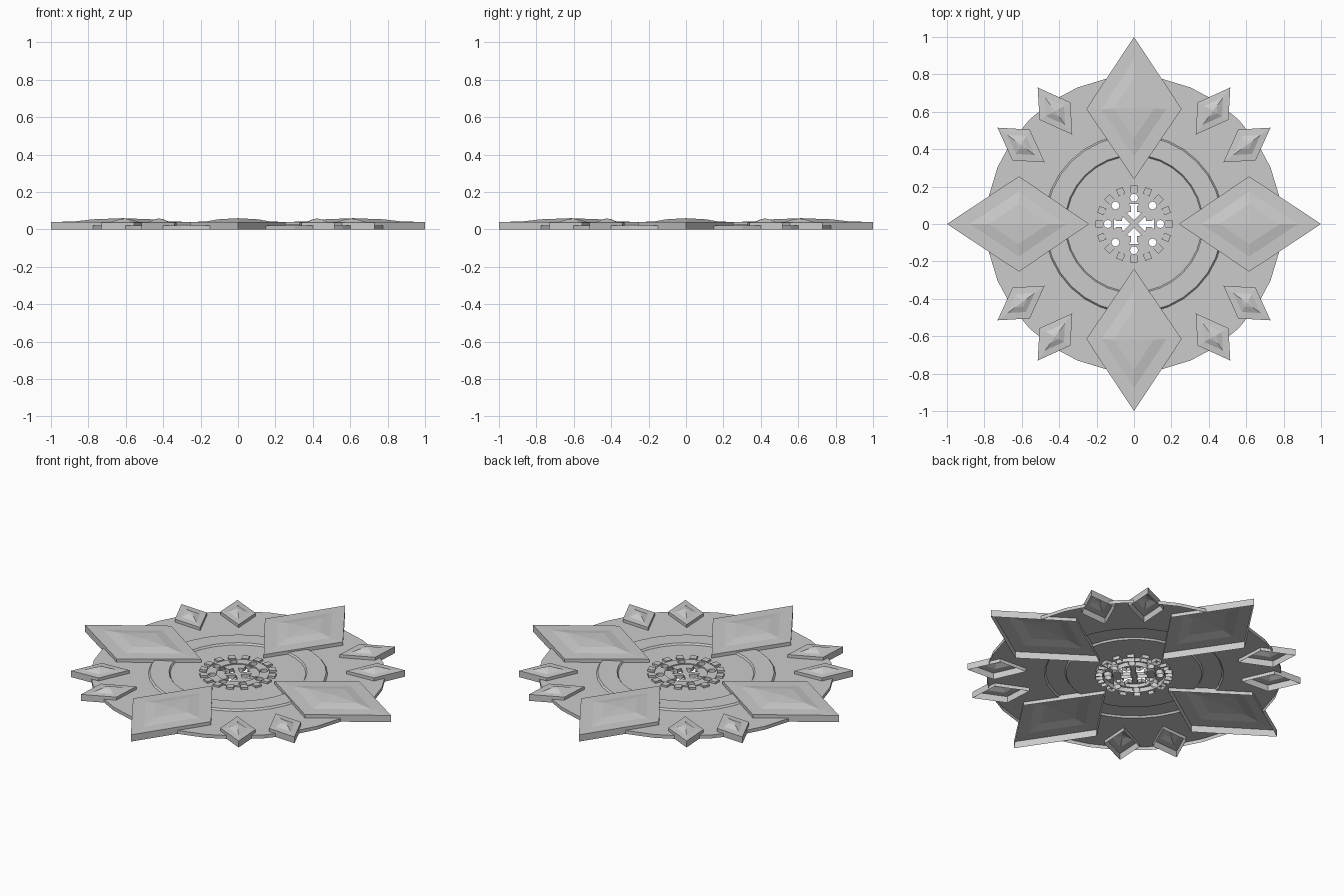
import bpy, bmesh
from math import sin, cos, pi

if "Cube" in bpy.data.objects:
    bpy.data.objects.remove(bpy.data.objects["Cube"])

def finish(name, bm, open_bottom=True):
    bmesh.ops.recalc_face_normals(bm, faces=bm.faces)
    if open_bottom:
        strip(bm)
    me = bpy.data.meshes.new(name)
    bm.to_mesh(me)
    bm.free()
    ob = bpy.data.objects.new(name, me)
    bpy.context.collection.objects.link(ob)
    return ob

def strip(bm):
    # the relief is a shell: remove the faces lying on the ground
    flat = [f for f in bm.faces if all(abs(v.co.z) < 1e-4 for v in f.verts)]
    bmesh.ops.delete(bm, geom=flat, context='FACES')

def prism(bm, pts, z0, z1):
    low = [bm.verts.new((x, y, z0)) for x, y in pts]
    top = [bm.verts.new((x, y, z1)) for x, y in pts]
    bm.faces.new(low)
    bm.faces.new(top)
    for i in range(len(pts)):
        j = (i + 1) % len(pts)
        bm.faces.new((low[i], low[j], top[j], top[i]))

def gem(name, pts, levels):
    # outline walls, then scaled rings rising to a point
    cx = sum(p[0] for p in pts) / 4
    cy = sum(p[1] for p in pts) / 4
    bm = bmesh.new()
    rings = [[bm.verts.new((cx + (x - cx) * s, cy + (y - cy) * s, z)) for x, y in pts]
             for s, z in levels[:-1]]
    tip = bm.verts.new((cx, cy, levels[-1][1]))
    bm.faces.new(rings[0])
    for i in range(4):
        j = (i + 1) % 4
        for a, b in zip(rings, rings[1:]):
            bm.faces.new((a[i], a[j], b[j], b[i]))
        bm.faces.new((rings[-1][i], rings[-1][j], tip))
    return finish(name, bm)

def lathe(name, prof, n):
    bm = bmesh.new()
    rings = [[bm.verts.new((r * cos(2 * pi * k / n), r * sin(2 * pi * k / n), z))
              for r, z in prof] for k in range(n)]
    for k in range(n):
        a, b = rings[k], rings[(k + 1) % n]
        for i in range(len(prof)):
            j = (i + 1) % len(prof)
            bm.faces.new((a[i], a[j], b[j], b[i]))
    return finish(name, bm, False)

def turn(pts, a):
    return [(x * cos(a) - y * sin(a), x * sin(a) + y * cos(a)) for x, y in pts]

def cut(ob, outlines):
    # punch outlines through the object, then open its underside
    bm = bmesh.new()
    for pts in outlines:
        prism(bm, pts, -0.1, 0.1)
    cutter = finish("cutter", bm, False)
    cutter.hide_render = True
    m = ob.modifiers.new("cut", 'BOOLEAN')
    m.operation, m.solver, m.object = 'DIFFERENCE', 'EXACT', cutter
    dg = bpy.context.evaluated_depsgraph_get()
    me = bpy.data.meshes.new_from_object(ob.evaluated_get(dg))
    ob.modifiers.clear()
    ob.data = me
    bpy.data.objects.remove(cutter)
    bm = bmesh.new()
    bm.from_mesh(me)
    strip(bm)
    bm.to_mesh(me)
    bm.free()

# four large points
big = [(0, 0.24), (0.255, 0.615), (0, 1.0), (-0.255, 0.615)]
outlines = []
for k in range(4):
    pts = turn(big, k * pi / 2)
    outlines.append(pts)
    gem("large_point", pts, [(1, 0), (1, 0.04), (0.68, 0.042), (0.42, 0.054), (0, 0.06)])

# eight small points, mirrored into each quadrant
small = [(0.515, 0.73), (0.34, 0.65), (0.33, 0.478), (0.505, 0.557)]
for sx in (1, -1):
    for sy in (1, -1):
        for swap in (False, True):
            pts = [((y, x) if swap else (x, y)) for x, y in small]
            pts = [(x * sx, y * sy) for x, y in pts]
            outlines.append(pts)
            gem("small_point", pts, [(1, 0), (1, 0.038), (0.58, 0.041), (0.25, 0.054), (0, 0.059)])

# base disc with raised band
disc = lathe("base_disc", [(0.165, 0), (0.165, 0.02), (0.363, 0.02), (0.37, 0.03), (0.472, 0.03),
                           (0.48, 0.02), (0.79, 0.02), (0.79, 0)], 32)
cut(disc, outlines)

# hub rim with round holes
rim = lathe("hub_rim", [(0.115, 0), (0.115, 0.026), (0.168, 0.026), (0.168, 0)], 48)
hole = [(0.14 + 0.021 * cos(i * pi / 8), 0.021 * sin(i * pi / 8)) for i in range(16)]
cut(rim, [turn(hole, k * pi / 4) for k in range(8)])

# hub plate with arrow openings
bm = bmesh.new()
prism(bm, [(0.115 * cos(i * pi / 24), 0.115 * sin(i * pi / 24)) for i in range(48)], 0, 0.02)
plate = finish("hub_plate", bm, False)
half = [(0.108, 0.03), (0.095, 0.015), (0.066, 0.015), (0.06, 0.04), (0.022, 0.003)]
arrow = half + [(x, -y) for x, y in reversed(half)]
cut(plate, [turn(arrow, k * pi / 2) for k in range(4)])

# ring of square studs
bm = bmesh.new()
stud = [(0.168, -0.019), (0.206, -0.019), (0.206, 0.019), (0.168, 0.019)]
for k in range(16):
    prism(bm, turn(stud, k * pi / 8), 0, 0.032)
finish("hub_studs", bm)
